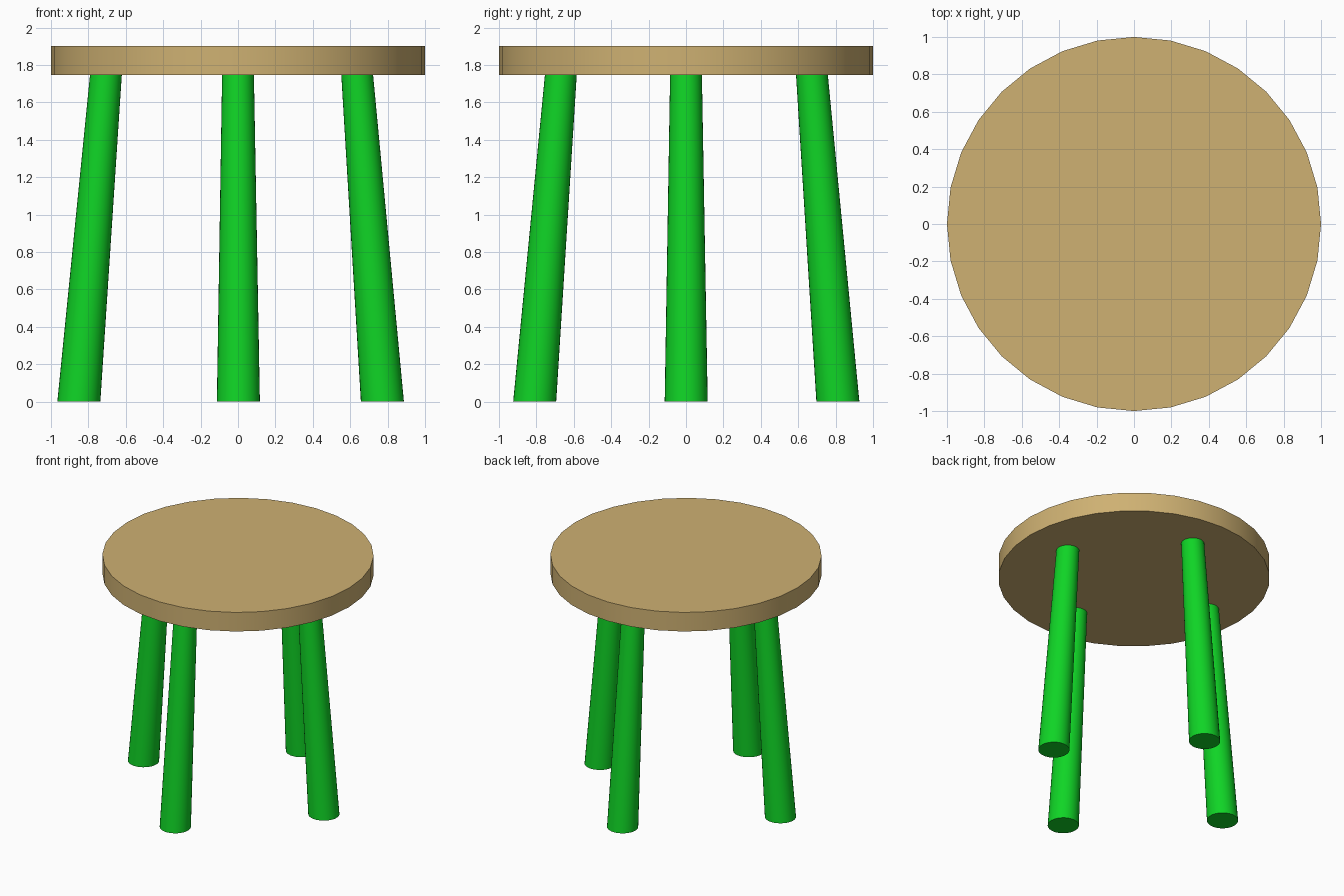
import bpy, bmesh
from mathutils import Vector

if "Cube" in bpy.data.objects:
    bpy.data.objects.remove(bpy.data.objects["Cube"])

SIDES = 32
SEAT_BOTTOM, SEAT_TOP = 1.745, 1.90


def material(name, color):
    m = bpy.data.materials.new(name)
    m.diffuse_color = (*color, 1)
    m.use_nodes = True
    m.node_tree.nodes["Principled BSDF"].inputs["Base Color"].default_value = m.diffuse_color
    return m


def tapered_post(name, bottom, top, r_bottom, r_top, mat):
    """Capped cone whose two level ends are centred on bottom and top."""
    bottom, top = Vector(bottom), Vector(top)
    bm = bmesh.new()
    bmesh.ops.create_cone(bm, cap_ends=True, segments=SIDES,
                          radius1=r_bottom, radius2=r_top, depth=2)
    for v in bm.verts:
        end = bottom if v.co.z < 0 else top
        v.co = Vector((v.co.x, v.co.y, 0)) + end
    mesh = bpy.data.meshes.new(name)
    bm.to_mesh(mesh)
    bm.free()
    mesh.materials.append(mat)
    obj = bpy.data.objects.new(name, mesh)
    bpy.context.collection.objects.link(obj)
    bpy.ops.object.select_all(action='DESELECT')
    obj.select_set(True)
    bpy.context.view_layer.objects.active = obj
    bpy.ops.object.shade_smooth_by_angle()
    return obj


wood = material("wood", (0.62, 0.44, 0.17))
green = material("green_paint", (0.005, 0.66, 0.019))

# Round seat
tapered_post("seat", (0, 0, SEAT_BOTTOM), (0, 0, SEAT_TOP), 1, 1, wood)

# Four splayed legs: (foot xy, top xy)
legs = {
    "left_leg": ((-0.851, 0.001), (-0.706, 0)),
    "right_leg": ((0.772, 0.001), (0.637, 0)),
    "front_leg": ((0.002, -0.809), (0, -0.669)),
    "back_leg": ((0.002, 0.812), (0, 0.673)),
}
for name, (foot, head) in legs.items():
    tapered_post(name, (*foot, 0), (*head, SEAT_BOTTOM + 0.005), 0.115, 0.085, green)
